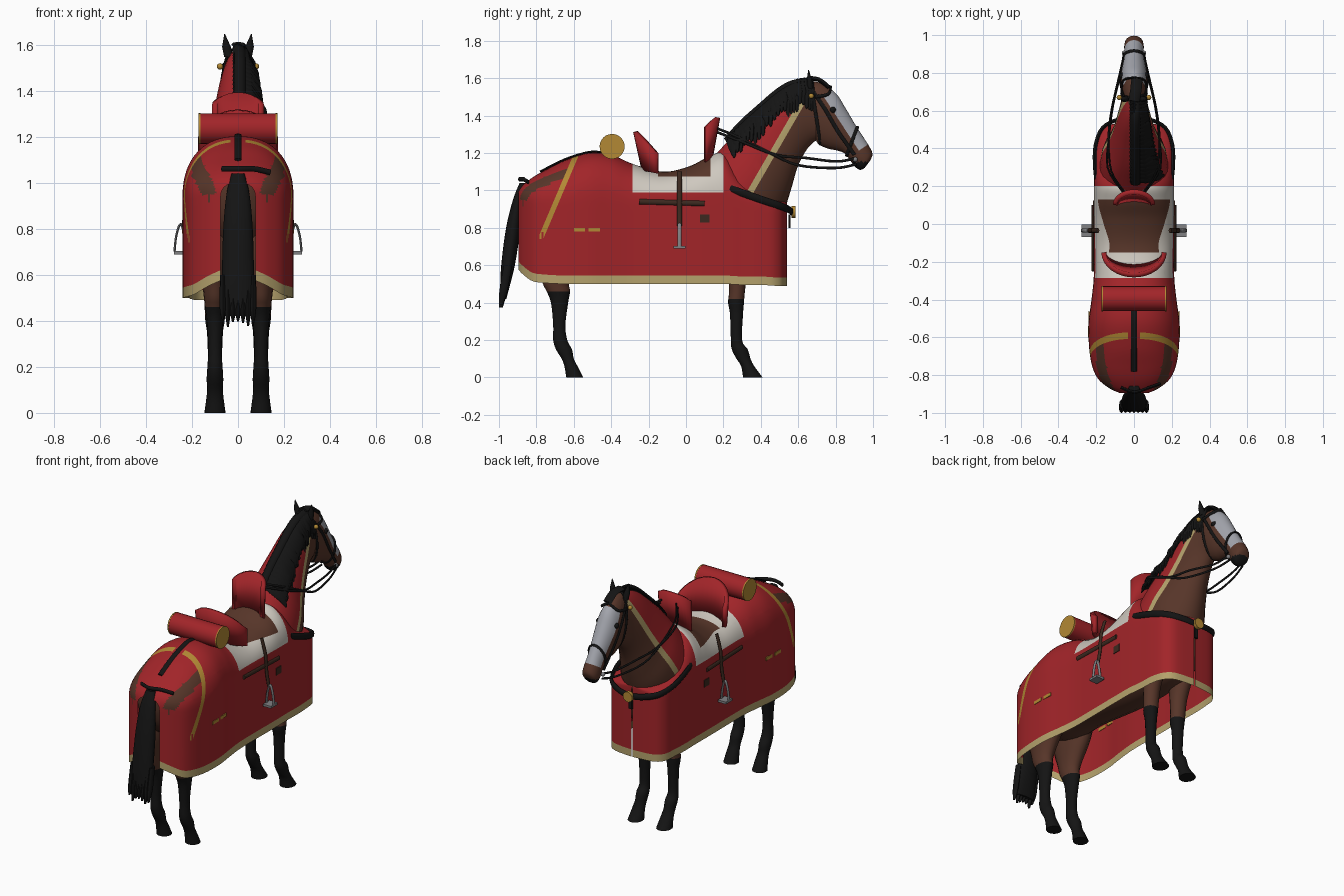
import bpy, bmesh, math, random
from mathutils import Vector as V

if "Cube" in bpy.data.objects:
    bpy.data.objects.remove(bpy.data.objects["Cube"])

random.seed(4)


def material(name, r, g, b):
    m = bpy.data.materials.new(name)
    m.diffuse_color = (r, g, b, 1)
    m.use_nodes = True
    m.node_tree.nodes["Principled BSDF"].inputs["Base Color"].default_value = m.diffuse_color
    return m


RED = material("red cloth", 0.36, 0.018, 0.022)
BROWN = material("brown coat", 0.095, 0.036, 0.022)
BLACK = material("black hair", 0.007, 0.007, 0.007)
TAN = material("tan trim", 0.46, 0.36, 0.15)
GOLD = material("gold", 0.45, 0.25, 0.035)
WHITE = material("off white pad", 0.62, 0.58, 0.52)
GREY = material("grey blaze", 0.37, 0.38, 0.42)
STEEL = material("steel", 0.22, 0.22, 0.23)
LEATHER = material("dark leather", 0.045, 0.022, 0.014)


def spline(rows, k=4):
    """Catmull-Rom resampling of rows of numbers."""
    out = []
    for i in range(len(rows) - 1):
        a, b, c, d = (rows[max(i - 1, 0)], rows[i], rows[i + 1], rows[min(i + 2, len(rows) - 1)])
        for s in range(k):
            t = s / k
            out.append([0.5 * (2 * q + (r - p) * t + (2 * p - 5 * q + 4 * r - w) * t * t
                               + (3 * q - p - 3 * r + w) * t ** 3) for p, q, r, w in zip(a, b, c, d)])
    return out + [list(rows[-1])]


def finish(name, bm, mats, rule=None, cuts=(), recalc=True):
    for co, no in cuts:
        bmesh.ops.bisect_plane(bm, geom=bm.verts[:] + bm.edges[:] + bm.faces[:], plane_co=co, plane_no=no)
    if recalc:
        bmesh.ops.recalc_face_normals(bm, faces=bm.faces[:])
    if rule:
        for f in bm.faces:
            m = rule(f.calc_center_median())
            if m is not None:
                f.material_index = mats.index(m)
    me = bpy.data.meshes.new(name)
    bm.to_mesh(me)
    bm.free()
    for m in mats:
        me.materials.append(m)
    me.shade_smooth()
    me.set_sharp_from_angle(angle=math.radians(45))
    ob = bpy.data.objects.new(name, me)
    bpy.context.collection.objects.link(ob)
    return ob


def loft(name, secs, mats, n=16, rule=None, cuts=()):
    """Closed skin over ellipses given as (centre, u, v)."""
    bm = bmesh.new()
    rings = []
    for c, u, v in secs:
        rings.append([bm.verts.new(c + u * math.cos(2 * math.pi * i / n) + v * math.sin(2 * math.pi * i / n))
                      for i in range(n)])
    for a, b in zip(rings, rings[1:]):
        for i in range(n):
            bm.faces.new((a[i], a[(i + 1) % n], b[(i + 1) % n], b[i]))
    bm.faces.new(rings[0])
    bm.faces.new(rings[-1])
    return finish(name, bm, mats, rule, cuts)


def profile(rows):
    """Sections from (top y, top z, bottom y, bottom z, half width)."""
    return [(V((0, (a + c) / 2, (b + d) / 2)), V((w, 0, 0)), V((0, (a - c) / 2, (b - d) / 2)))
            for a, b, c, d, w in spline(rows)]


def upright(x, rows):
    """Sections from (z, back y, front y, half width)."""
    return [(V((x, (a + b) / 2, z)), V((w, 0, 0)), V((0, (b - a) / 2, 0))) for z, a, b, w in spline(rows)]


def strap(name, pts, mat, ru, rv, up=(0, 0, 1), k=4, n=8):
    p = [V(q) for q in spline(pts, k)]
    secs = []
    for i, q in enumerate(p):
        t = (p[min(i + 1, len(p) - 1)] - p[max(i - 1, 0)]).normalized()
        u = t.cross(V(up)).normalized()
        secs.append((q, u * rv, u.cross(t).normalized() * ru))
    return loft(name, secs, [mat], n)


def box(name, c, size, mat):
    bm = bmesh.new()
    bmesh.ops.create_cube(bm, size=1)
    for v in bm.verts:
        v.co = V([v.co[i] * size[i] + c[i] for i in range(3)])
    return finish(name, bm, [mat])


def disc(name, c, axis, r, h, mat, n=24):
    a = V(axis)
    u = V((0, 0, 1)) * r
    v = a.cross(V((0, 0, 1))) * r
    return loft(name, [(V(c) - a * h / 2, u, v), (V(c) + a * h / 2, u, v)], [mat], n)


def ball(name, c, r, mat):
    bm = bmesh.new()
    bmesh.ops.create_uvsphere(bm, u_segments=12, v_segments=8, radius=r)
    bmesh.ops.translate(bm, verts=bm.verts[:], vec=c)
    return finish(name, bm, [mat])


# Torso
loft("torso", profile([(-.875, 1.03, -.875, .9, .05), (-.82, 1.06, -.82, .78, .13), (-.65, 1.12, -.65, .66, .2),
                       (-.4, 1.13, -.4, .65, .2), (0, 1.06, 0, .6, .19), (.3, 1.02, .3, .6, .17),
                       (.43, .93, .43, .65, .14), (.49, .86, .49, .72, .08)]), [BROWN], 24)

# Neck with cloth cover and trim
def neck_rule(c):
    d = .866 * c.y - .5 * c.z
    return RED if d < -.215 else TAN if d < -.182 else BROWN

n_neck = (0, .866, -.5)
crest = [(.12, 1.15, .40, .72, .19), (.22, 1.26, .515, .88, .17), (.30, 1.35, .56, 1.0, .135),
         (.40, 1.44, .595, 1.12, .108), (.50, 1.525, .64, 1.21, .088), (.58, 1.57, .685, 1.26, .072),
         (.66, 1.58, .735, 1.28, .062)]
loft("neck", profile(crest), [RED, TAN, BROWN], 28, neck_rule,
     [(V(n_neck) * -.215, n_neck), (V(n_neck) * -.182, n_neck)])

# Head with pale face
def head_rule(c):
    if .838 * c.y + .546 * c.z > 1.436 and -.86 < .546 * c.y - .838 * c.z < -.512:
        return GREY
    return BLACK if c.z < 1.155 and c.y > .88 else BROWN

n_face, n_axis = (0, .838, .546), (0, .546, -.838)
loft("head", profile([(.63, 1.585, .69, 1.29, .055), (.72, 1.575, .705, 1.25, .068), (.80, 1.52, .755, 1.225, .071),
                      (.85, 1.445, .80, 1.215, .064), (.90, 1.36, .845, 1.2, .054), (.945, 1.29, .875, 1.165, .05),
                      (.98, 1.235, .9, 1.13, .052), (.997, 1.195, .93, 1.11, .045), (.985, 1.16, .955, 1.12, .024)]),
     [GREY, BLACK, BROWN], 24, head_rule,
     [(V(n_face) * 1.436, n_face), (V(n_axis) * -.86, n_axis), (V(n_axis) * -.512, n_axis)])

# Legs, eyes, ears
hind = [(.85, -.78, -.47, .08), (.68, -.81, -.53, .075), (.56, -.78, -.6, .056), (.5, -.765, -.625, .048),
        (.46, -.745, -.62, .044), (.4, -.722, -.63, .036), (.28, -.71, -.645, .029), (.2, -.71, -.635, .033),
        (.15, -.695, -.61, .036), (.1, -.665, -.6, .034), (.06, -.65, -.58, .038), (0, -.64, -.55, .045)]
fore = [(.85, .2, .42, .07), (.68, .21, .38, .06), (.55, .225, .33, .05), (.46, .23, .315, .045),
        (.4, .225, .31, .042), (.34, .235, .305, .034), (.2, .24, .3, .03), (.15, .245, .33, .036),
        (.1, .27, .345, .034), (.06, .295, .365, .038), (0, .305, .41, .046)]
for s, side in ((1, "right"), (-1, "left")):
    for part, rows, line in (("hind_leg", hind, .46), ("front_leg", fore, .42)):
        loft(f"{part}_{side}", upright(.1 * s, rows), [BLACK, BROWN], 16,
             lambda c, line=line: BLACK if c.z < line else BROWN, [((0, 0, line), (0, 0, 1))])
    ball(f"eye_{side}", (.06 * s, .785, 1.43), .017, BLACK)
    loft(f"ear_{side}", [(V((x * s, y, z)), V((w, 0, 0)), V((0, w * .8, 0))) for x, y, z, w in
                         ((.04, .665, 1.545, .02), (.05, .66, 1.59, .019), (.058, .655, 1.645, .002))], [BLACK], 10)

# Long cloth: arches along the body, closed at the chest, open at the tail
cloth = [(-.895, .075, 1.0, .06, .575), (-.87, .13, 1.03, .08, .55), (-.82, .19, 1.07, .14, .515),
         (-.75, .222, 1.11, .18, .505), (-.65, .238, 1.16, .24, .5), (-.52, .24, 1.2, .26, .5),
         (-.4, .225, 1.19, .26, .5), (-.28, .213, 1.14, .22, .5), (-.12, .212, 1.1, .16, .5),
         (.02, .213, 1.13, .18, .5), (.12, .213, 1.18, .22, .5), (.21, .212, 1.2, .24, .5),
         (.3, .208, 1.08, .14, .495), (.4, .203, .99, .07, .495), (.48, .185, .955, .05, .49),
         (.525, .13, .94, .04, .49), (.54, .003, .94, .04, .49)]

def patch(c):
    a, d = V((.185, 1.085)), V((-.055, -.12))
    p = V((abs(c.x), c.z)) - a
    t = max(0, min(1, p.dot(d) / d.dot(d)))
    return (p - d * t).length < .033 and c.y < -.63

def cloth_rule(c):
    s = c.y + .6 + (1.16 - c.z) * .425
    if abs(s) < .015 and c.y < -.5 and c.z > .76 and abs(c.x) > .03:
        return GOLD
    if patch(c):
        return BROWN
    if -.285 < c.y < .2 and c.z > .99:
        return BROWN if c.z > 1.075 and -.15 < c.y < .13 else WHITE

bm = bmesh.new()
cols = []
for y, w, top, dep, bot in spline(cloth, 7):
    zs = top - dep
    half = [(w, bot), (w, bot + .045)] + [(w, bot + .045 + (zs - bot - .045) * i / 10) for i in range(1, 10)]
    half += [(w * math.cos(t) ** .87, zs + dep * math.sin(t) ** .87) for t in
             [math.pi / 2 * i / 16 for i in range(16)]]
    full = half + [(0, top)] + [(-x, z) for x, z in reversed(half)]
    cols.append([bm.verts.new((x, y, z)) for x, z in full])
for a, b in zip(cols, cols[1:]):
    for j in range(len(a) - 1):
        f = bm.faces.new((a[j], b[j], b[j + 1], a[j + 1]))
        f.material_index = 1 if j in (0, len(a) - 2) else 0
finish("long_cloth", bm, [RED, TAN, GOLD, BROWN, WHITE], cloth_rule,
       [((0, y, 0), (0, 1, 0)) for y in (-.285, -.15, .13, .2)] + [((0, 0, z), (0, 0, 1)) for z in (.99, 1.075)]
       + [((0, -.6 + d, 1.16), (0, 1, -.425)) for d in (-.015, .015)], recalc=False)

# Saddle cantle and pommel: bent plates
def bent_plate(name, rx, y0, dy, lean, z0, dz0, z1, dz1):
    bm = bmesh.new()
    pts = []
    for i in range(17):
        a = math.pi * (i / 16 - .5)
        c = math.cos(a)
        pts.append([bm.verts.new((rx * math.sin(a), y0 + dy * c, z0 + dz0 * c)),
                    bm.verts.new((rx * math.sin(a), y0 + dy * c + lean * c, z1 + dz1 * c))])
    for p, q in zip(pts, pts[1:]):
        bm.faces.new((p[0], q[0], q[1], p[1]))
    m = finish(name, bm, [RED]).modifiers.new("thickness", "SOLIDIFY")
    m.thickness, m.offset = .026, 0

bent_plate("cantle", .16, -.15, -.075, -.045, 1.09, .02, 1.2, .115)
bent_plate("pommel", .1, .1, .03, .04, 1.14, .03, 1.34, .05)

# Bed roll with gold ends
disc("bed_roll", (0, -.395, 1.235), (1, 0, 0), .066, .33, RED)
for s in (1, -1):
    disc("bed_roll_end", (.167 * s, -.395, 1.235), (1, 0, 0), .067, .008, GOLD)

# Crupper straps over the rump
strap("crupper", [(0, -.45, 1.203), (0, -.52, 1.205), (0, -.65, 1.165), (0, -.78, 1.1)], BLACK, .016, .006, (1, 0, 0))
strap("tail_strap", [(-.07, -.865, 1.06), (0, -.89, 1.06), (.07, -.87, 1.06), (.14, -.845, 1.045)], BLACK, .012, .008)

# Stirrups, breast strap and reins on both sides
for s in (1, -1):
    strap("stirrup_leather", [(.19 * s, -.035, 1.1), (.218 * s, -.035, 1.0), (.225 * s, -.035, .9),
                              (.24 * s, -.035, .81)], LEATHER, .013, .007, (0, 1, 0))
    strap("stirrup", [(.225 * s, -.035, .7), (.232 * s, -.035, .77), (.25 * s, -.035, .82),
                      (.268 * s, -.035, .77), (.276 * s, -.035, .7)], STEEL, .01, .005, (0, 1, 0))
    box("stirrup_tread", (.25 * s, -.035, .696), (.056, .066, .014), STEEL)
    strap("girth_strap", [(.216 * s, -.25, .94), (.217 * s, .1, .93)], LEATHER, .014, .008)
    box("cloth_buckle", (.213 * s, .1, .85), (.008, .05, .045), LEATHER)
    for y, x in ((-.57, .241), (-.49, .238)):
        box("gold_mark", (x * s, y, .79), (.006, .06, .02), GOLD)
    chest = [(.2 * s, .235, 1.01), (.208 * s, .32, .98), (.203 * s, .42, .945), (.165 * s, .51, .915),
             (.08 * s, .555, .895), (0, .565, .885)]
    strap("breast_strap", chest, BLACK, .02, .01)
    strap("lower_rein", [(.05 * s, .17, 1.33), (.12 * s, .28, 1.285), (.135 * s, .45, 1.2), (.12 * s, .6, 1.135),
                         (.075 * s, .8, 1.12), (.05 * s, .91, 1.14)], BLACK, .007, .005)
    strap("upper_rein", [(.06 * s, .17, 1.31), (.14 * s, .3, 1.26), (.13 * s, .48, 1.19), (.11 * s, .63, 1.175),
                         (.07 * s, .8, 1.155), (.055 * s, .9, 1.17)], BLACK, .007, .005)
    strap("cheek_strap", [(.052 * s, .67, 1.54), (.072 * s, .74, 1.44), (.068 * s, .81, 1.32),
                          (.053 * s, .9, 1.19)], BLACK, .01, .005, (0, .8, .6))
    strap("brow_band", [(.066 * s, .69, 1.5), (.058 * s, .76, 1.515), (0, .775, 1.555)], BLACK, .009, .006)
    ball("bridle_rosette", (.078 * s, .67, 1.505), .014, GOLD)
    ball("bit_ring", (.052 * s, .905, 1.165), .013, STEEL)
disc("breast_medallion", (0, .575, .885), (0, 1, 0), .032, .02, GOLD)
box("breast_hanger", (0, .553, .835), (.022, .012, .07), BLACK)

# Bridle rings round the head
for name, top, bot, w in (("nose_band", (.917, 1.34), (.858, 1.185), .056), ("crown_strap", (.665, 1.59), (.72, 1.245), .068)):
    c, d = (V((0, *top)) + V((0, *bot))) / 2, (V((0, *top)) - V((0, *bot))) / 2
    ring = [c + V((w, 0, 0)) * math.cos(i * math.pi / 8) + d * math.sin(i * math.pi / 8) for i in range(17)]
    strap(name, [tuple(p) for p in ring], BLACK, .009, .005, V((1, 0, 0)).cross(d.normalized()), 2)

# Mane: a ridge on the crest and locks falling to one side
rows = spline(crest[1:], 5)
loft("mane_ridge", [(V((.008, r[0], r[1] - .005)), V((.028, 0, 0)), V((0, -.018, .024))) for r in rows], [BLACK], 10)
for i, r in enumerate(rows[2:]):
    y, z, w = r[0], r[1], r[4]
    drop = random.uniform(.75, 1.25)
    path = [(-.01, 0, .012), (.4 * w, -.004, -.012), (.78 * w + .008, .008, -.07 * drop), (.95 * w + .008, .014, -.13 * drop)]
    loft("mane_lock", [(V((a, y + b, z + c)), V((.014 * k, 0, .008 * k)), V((0, .022 * k, .014 * k)))
                       for (a, b, c), k in zip(path, (1, 1.2, 1, .25))], [BLACK], 8)
strap("forelock", [(0, .65, 1.6), (.01, .71, 1.592), (.015, .765, 1.55)], BLACK, .012, .03)

# Tail with ragged ends
loft("tail", upright(0, [(1.04, -.89, -.85, .028), (.95, -.925, -.875, .05), (.8, -.962, -.885, .064),
                         (.6, -.988, -.915, .07), (.46, -.994, -.95, .074), (.42, -.994, -.96, .07)]), [BLACK], 16)
for i in range(7):
    x, end = -.066 + .022 * i, random.uniform(.37, .41)
    loft("tail_lock", upright(x, [(.6, -.975, -.93, .012), (.46, -.998, -.955, .014), (end, -1.0, -.98, .004)]), [BLACK], 8)
